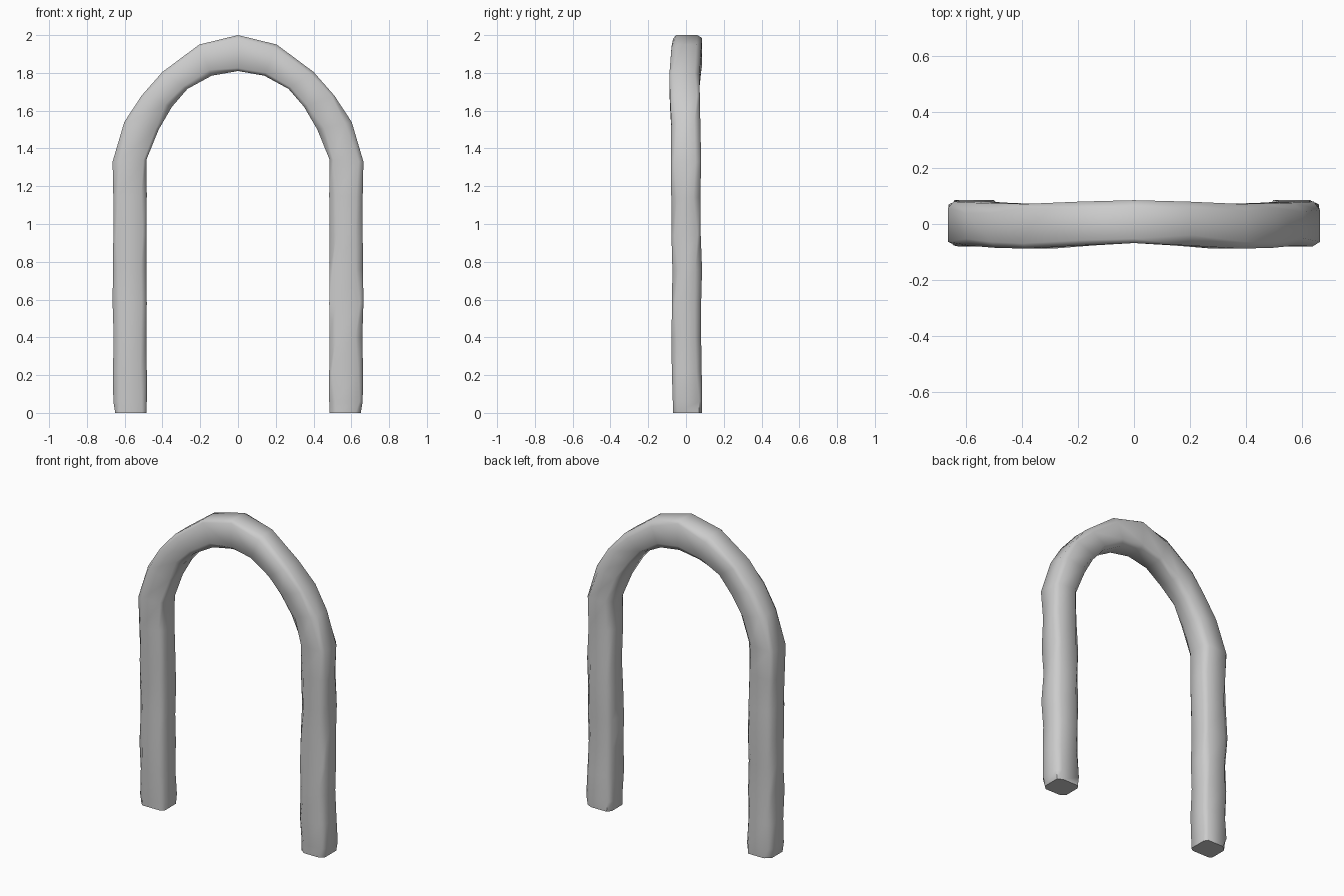
import bpy, bmesh, random
from mathutils import Vector

if "Cube" in bpy.data.objects:
    bpy.data.objects.remove(bpy.data.objects["Cube"])

random.seed(4)

# Stations from foot to crown: outer x, outer z, inner x, inner z, front y, back y
half = [
    (0.650, 0.00, 0.485, 0.00, -0.068, 0.086),
    (0.660, 0.06, 0.483, 0.06, -0.070, 0.086),
    (0.662, 0.22, 0.483, 0.22, -0.075, 0.083),
    (0.658, 0.40, 0.485, 0.40, -0.077, 0.080),
    (0.664, 0.58, 0.483, 0.58, -0.074, 0.080),
    (0.662, 0.76, 0.485, 0.76, -0.072, 0.085),
    (0.660, 0.94, 0.484, 0.94, -0.077, 0.078),
    (0.660, 1.14, 0.483, 1.16, -0.078, 0.076),
    (0.664, 1.33, 0.485, 1.34, -0.080, 0.080),
    (0.602, 1.54, 0.420, 1.50, -0.078, 0.076),
    (0.510, 1.68, 0.350, 1.62, -0.085, 0.073),
    (0.400, 1.805, 0.268, 1.715, -0.088, 0.072),
    (0.205, 1.95, 0.140, 1.785, -0.077, 0.080),
    (0.000, 2.00, 0.000, 1.81, -0.068, 0.085),
]


def section(station, side):
    """Chamfered rectangular ring across the arch, with hand-cut corners."""
    ox, oz, ix, iz, y0, y1 = station
    outer, inner = Vector((side * ox, 0, oz)), Vector((side * ix, 0, iz))
    width = (outer - inner).length
    pts = []
    # Corners: (is inner, is back), cut along both adjoining sides
    for is_in, is_back in ((0, 0), (1, 0), (1, 1), (0, 1)):
        t, s = random.uniform(0.014, 0.038), random.uniform(0.014, 0.038)
        f = t / width
        edge_y = y1 - s if is_back else y0 + s
        face_y = y1 if is_back else y0
        on_side = (inner if is_in else outer) + Vector((0, edge_y, 0))
        on_face = outer.lerp(inner, 1 - f if is_in else f) + Vector((0, face_y, 0))
        pts += [on_face, on_side] if (is_in != is_back) else [on_side, on_face]
    return pts


# Whole path: left foot, crown, right foot
path = [(s, -1) for s in half] + [(s, 1) for s in reversed(half[:-1])]
bm = bmesh.new()
rings = [[bm.verts.new(p) for p in section(s, side)] for s, side in path]
for a, b in zip(rings, rings[1:]):
    for i in range(8):
        j = (i + 1) % 8
        bm.faces.new((a[i], a[j], b[j], b[i]))

# Flat feet
bm.faces.new(rings[0])
bm.faces.new(rings[-1])
bmesh.ops.recalc_face_normals(bm, faces=bm.faces)

mesh = bpy.data.meshes.new("stone_arch")
bm.to_mesh(mesh)
bm.free()
arch = bpy.data.objects.new("stone_arch", mesh)
bpy.context.collection.objects.link(arch)

# Soft worn shading, crisp feet
bpy.context.view_layer.objects.active = arch
arch.select_set(True)
bpy.ops.object.shade_smooth_by_angle(angle=1.0)
